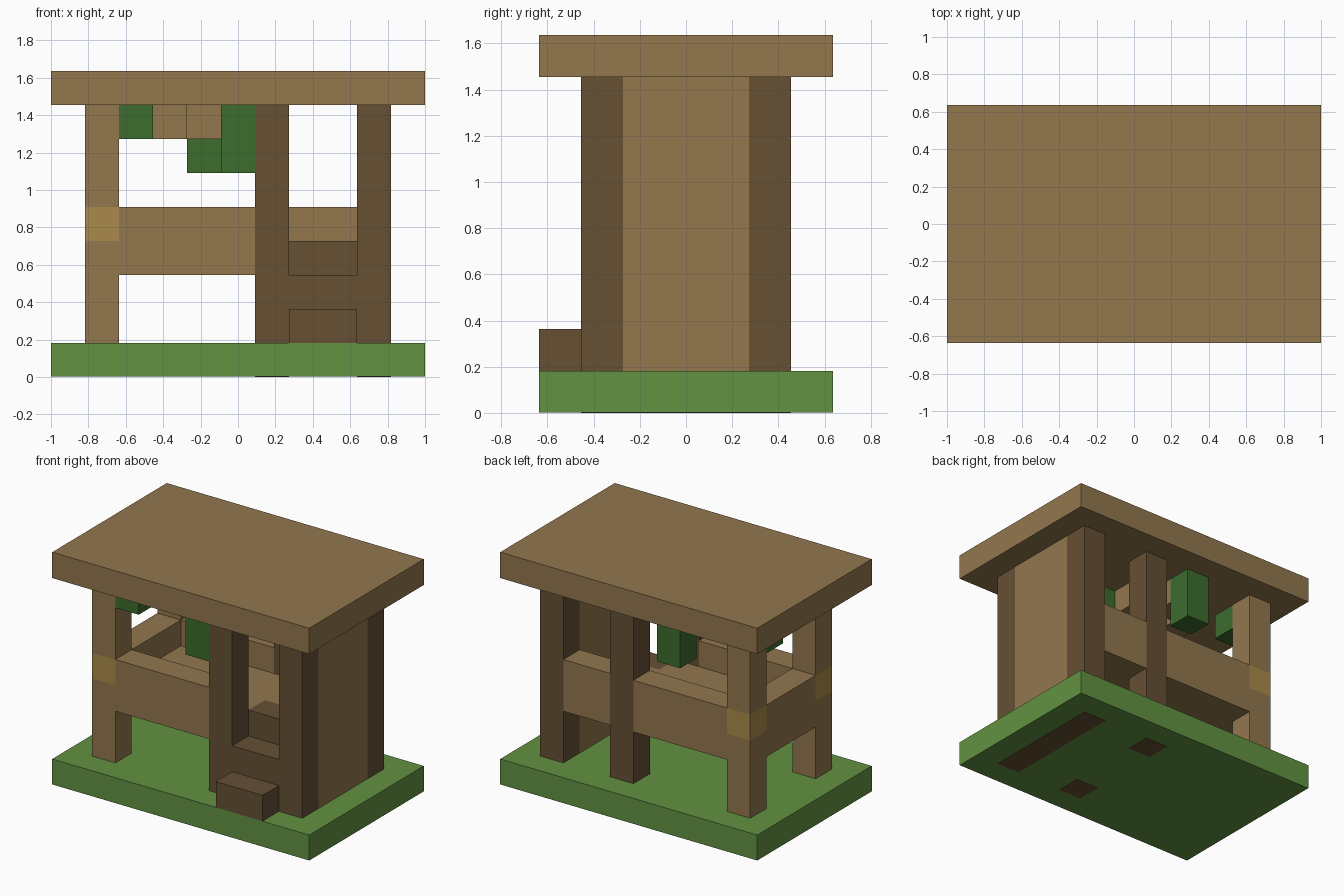
import bpy
from mathutils import Vector

cube = bpy.data.objects.get("Cube")
if cube:
    bpy.data.objects.remove(cube, do_unlink=True)

U = 2 / 11                               # size of one block
ORIGIN = Vector((-5.5, -3.5, 0))         # lower front corner, in blocks


def material(name, r, g, b):
    m = bpy.data.materials.new(name)
    m.use_nodes = True
    m.diffuse_color = (r, g, b, 1)
    m.node_tree.nodes["Principled BSDF"].inputs["Base Color"].default_value = (r, g, b, 1)
    return m


LIGHT = material("light_wood", 0.287, 0.184, 0.076)
DARK = material("dark_wood", 0.133, 0.080, 0.034)
GRASS = material("grass_green", 0.122, 0.287, 0.054)
LEAF = material("leaf_green", 0.045, 0.15, 0.027)
BAND = material("ochre_band", 0.40, 0.255, 0.068)


def box(name, mat, start, size):
    """Box from a start cell and a size, both counted in blocks."""
    start, size = Vector(start), Vector(size)
    bpy.ops.mesh.primitive_cube_add(size=1, location=(start + size / 2 + ORIGIN) * U)
    ob = bpy.context.object
    ob.name = name
    for v in ob.data.vertices:
        v.co = v.co * size * U
    ob.data.materials.append(mat)
    return ob


# Ground slab and roof; the dark timbers pass through the slab
box("ground", GRASS, (0, 0, 0.015), (11, 7, 0.985))
box("roof", LIGHT, (0, 0, 8), (11, 7, 1))

# Front and back rows of posts and boards
for side, y in (("front", 1), ("back", 5)):
    box(side + "_right_post_lower", LIGHT, (1, y, 1), (1, 1, 3))
    box(side + "_post_band", BAND, (1, y, 4), (1, 1, 1))
    box(side + "_right_post_upper", LIGHT, (1, y, 5), (1, 1, 3))
    box(side + "_middle_post", DARK, (6, y, 0), (1, 1, 8))
    box(side + "_left_post", DARK, (9, y, 0), (1, 1, 8))
    box(side + "_board", LIGHT, (2, y, 3), (4, 1, 2))

# Side and back panels
box("right_board", LIGHT, (1, 2, 3), (1, 3, 2))
box("back_left_board", LIGHT, (7, 5, 3), (2, 1, 2))
box("wall_sill", DARK, (9, 2, 0), (1, 3, 1))
box("left_wall", LIGHT, (9, 2, 1), (1, 3, 7))

# Raised floor and entrance stairs
box("floor_main", LIGHT, (2, 2, 3), (5, 3, 1))
box("floor_landing", LIGHT, (7, 3, 3), (2, 2, 1))
box("lower_step", DARK, (7, 0, 1), (2, 1, 1))
box("middle_step", DARK, (7, 1, 1), (2, 1, 2))
box("upper_step", DARK, (7, 2, 3), (2, 1, 1))

# Hanging leaves under the roof
for cell, drop in (((2, 1), 1), ((5, 1), 2), ((4, 5), 2), ((1, 4), 1), ((6, 2), 1)):
    box("hanging_leaves", LEAF, (*cell, 8 - drop), (1, 1, drop))

# Short roof braces
for cell in ((3, 3), (4, 4), (5, 3)):
    box("roof_brace", LIGHT, (*cell, 7), (1, 1, 1))
